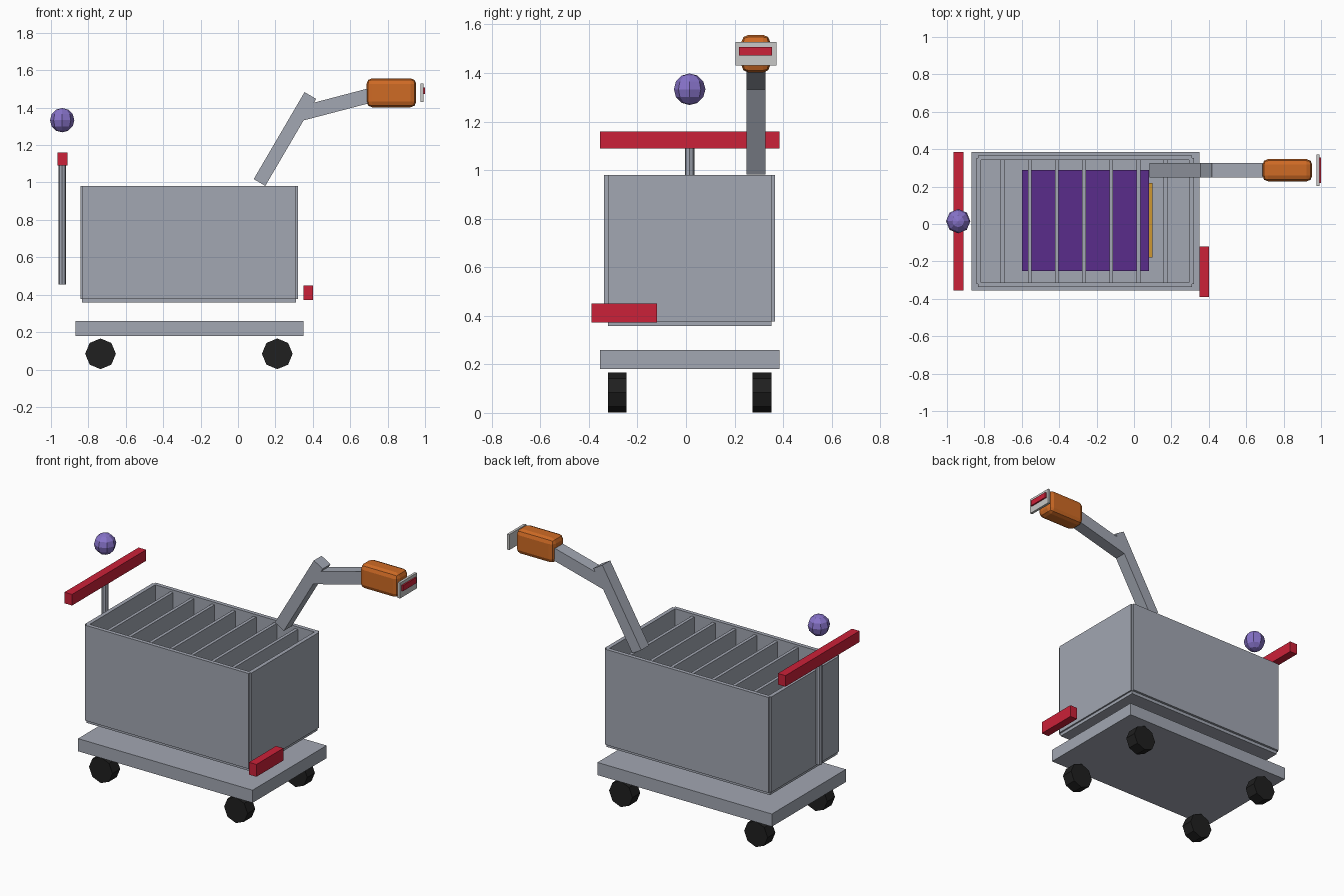
import bpy
from math import radians, hypot, atan2
from mathutils import Vector

if "Cube" in bpy.data.objects:
    bpy.data.objects.remove(bpy.data.objects["Cube"])


def material(name, rgb):
    m = bpy.data.materials.new(name)
    m.use_nodes = True
    m.diffuse_color = (*rgb, 1)
    m.node_tree.nodes["Principled BSDF"].inputs["Base Color"].default_value = (*rgb, 1)
    return m


GREY = material("steel grey", (0.36, 0.385, 0.445))
RED = material("red", (0.60, 0.015, 0.04))
ORANGE = material("orange", (0.62, 0.145, 0.018))
LILAC = material("lilac", (0.24, 0.17, 0.58))
PURPLE = material("deep purple", (0.10, 0.025, 0.26))
YELLOW = material("amber", (0.62, 0.31, 0.03))
PALE = material("pale grey", (0.58, 0.58, 0.57))
BLACK = material("rubber black", (0.014, 0.014, 0.014))


def finish(name, mat):
    ob = bpy.context.object
    ob.name = name
    ob.data.materials.append(mat)
    return ob


def box(name, mat, x, y, z):
    """Box from its (low, high) range on each axis."""
    centre = [sum(r) / 2 for r in (x, y, z)]
    bpy.ops.mesh.primitive_cube_add(size=1, location=centre)
    ob = finish(name, mat)
    size = Vector([r[1] - r[0] for r in (x, y, z)])
    for v in ob.data.vertices:
        v.co *= size
    return ob


def beam(name, mat, start, end, y, width, depth):
    """Square beam between two (x, z) points."""
    dx, dz = end[0] - start[0], end[1] - start[1]
    half = hypot(dx, dz) / 2
    ob = box(name, mat, (-half, half), (-depth / 2, depth / 2), (-width / 2, width / 2))
    ob.location = ((start[0] + end[0]) / 2, y, (start[1] + end[1]) / 2)
    ob.rotation_euler.y = -atan2(dz, dx)
    return ob


MID = 0.015  # y of the cart's centre line

# Rolling base
box("deck", GREY, (-0.87, 0.35), (-0.355, 0.385), (0.18, 0.26))
for xname, x in (("right", -0.735), ("left", 0.21)):
    for yname, y in (("front", -0.283), ("back", 0.313)):
        bpy.ops.mesh.primitive_cylinder_add(vertices=8, radius=0.082, depth=0.077,
                                            location=(x, y, 0.084),
                                            rotation=(radians(90), 0, 0))
        finish(f"{yname}_{xname}_wheel", BLACK)

# Basket: floor, four walls and the dividers
T = 0.025
box("basket_floor", GREY, (-0.833, 0.31), (-0.322, 0.352), (0.357, 0.38))
for name, y in (("front_wall", -0.337), ("back_wall", 0.367 - T)):
    box(name, GREY, (-0.833, 0.31), (y, y + T), (0.377, 0.98))
for name, x in (("right_wall", -0.843), ("left_wall", 0.32 - T)):
    box(name, GREY, (x, x + T), (-0.322, 0.352), (0.377, 0.98))
for i in range(7):
    x = -0.703 + i * 0.1453
    box(f"divider_{i + 1}", GREY, (x - 0.01, x + 0.01), (-0.315, 0.345), (0.38, 0.965))

# Case lying in the basket
box("inner_case", PURPLE, (-0.60, 0.08), (-0.25, 0.29), (0.38, 0.58))
box("inner_case_strip", YELLOW, (0.08, 0.10), (-0.18, 0.22), (0.43, 0.54))

# Push handle with the ball above it
bpy.ops.mesh.primitive_cylinder_add(vertices=8, radius=0.02, depth=0.64,
                                    location=(-0.94, MID, 0.775))
finish("handle_post", GREY)
box("handle_bar", RED, (-0.965, -0.912), (-0.355, 0.385), (1.09, 1.16))
bpy.ops.mesh.primitive_uv_sphere_add(segments=8, ring_count=6, radius=0.065,
                                     location=(-0.94, MID, 1.333))
finish("ball", LILAC)

# Bumper at the left end
box("bumper", RED, (0.35, 0.402), (-0.39, -0.12), (0.372, 0.45))

# Jointed arm
ARM_Y = 0.288
beam("lower_arm", GREY, (0.115, 1.0), (0.387, 1.465), ARM_Y, 0.072, 0.078)
beam("upper_arm", GREY, (0.335, 1.368), (0.74, 1.474), ARM_Y, 0.078, 0.078)

# Rounded head and the plate in front of it
head = box("arm_head", ORANGE, (0.687, 0.953), (0.228, 0.347), (1.402, 1.557))
bevel = head.modifiers.new("rounded_edges", "BEVEL")
bevel.width = 0.03
bevel.segments = 2
box("face_plate", PALE, (0.975, 0.991), (0.203, 0.372), (1.43, 1.528))
box("face_plate_panel", RED, (0.991, 1.0), (0.219, 0.355), (1.472, 1.508))
